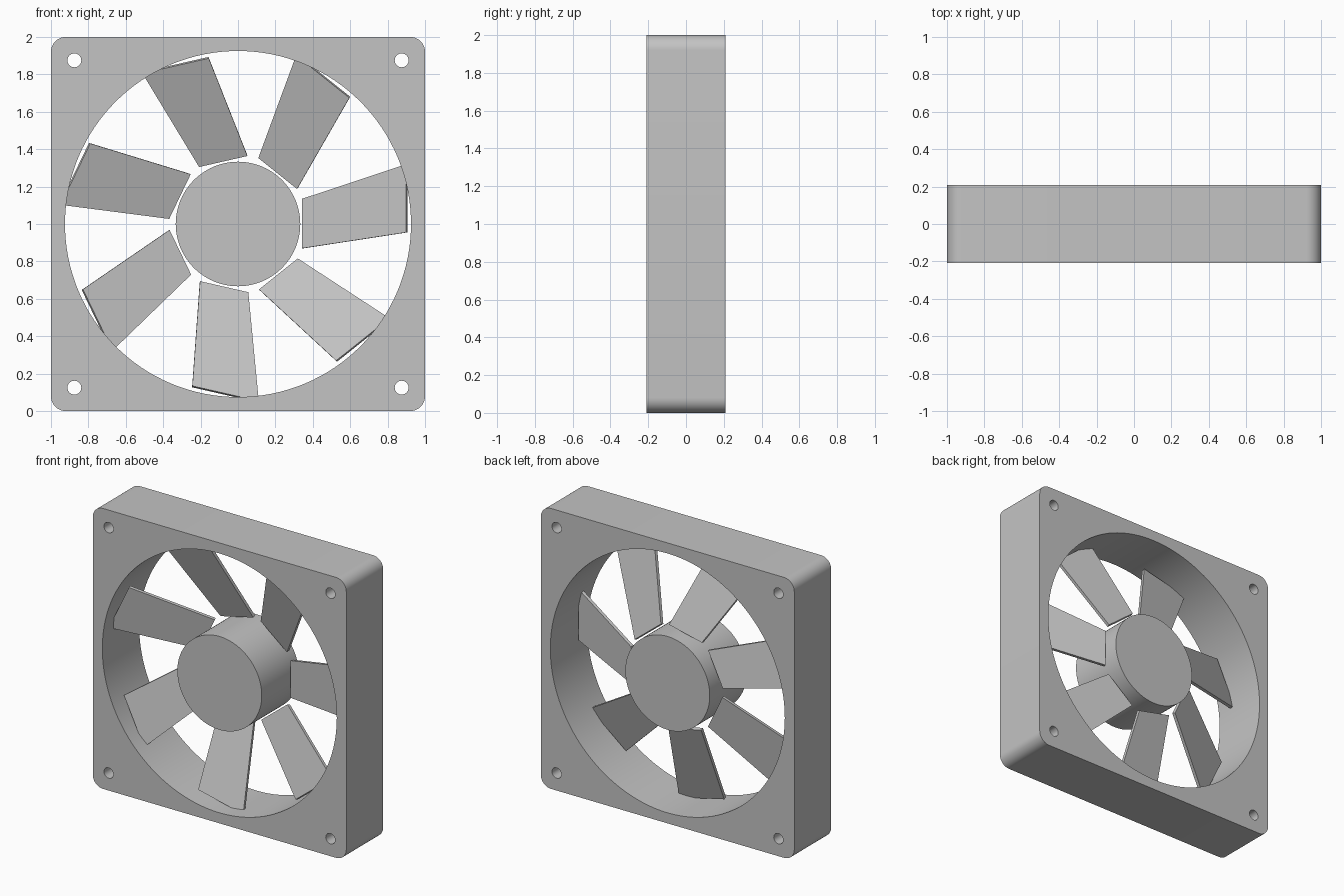
import bpy, bmesh
from math import cos, sin, tan, pi, radians
from mathutils import Matrix, Vector

if "Cube" in bpy.data.objects:
    bpy.data.objects.remove(bpy.data.objects["Cube"], do_unlink=True)

DEPTH = 0.416
HOLE_R = 0.925
HUB_R = 0.333
BLADES = 7
CENTRE = Vector((0, 0, 1))

grey = bpy.data.materials.new("plain grey")
grey.use_nodes = True
grey.diffuse_color = (0.55, 0.55, 0.55, 1)
grey.node_tree.nodes["Principled BSDF"].inputs["Base Color"].default_value = grey.diffuse_color


def circle(x, y, r, n):
    return [(x + r * cos(2 * pi * i / n), y + r * sin(2 * pi * i / n)) for i in range(n)]


def rounded_square(half, r, steps=10):
    pts = []
    for corner, (sx, sy) in enumerate([(1, 1), (-1, 1), (-1, -1), (1, -1)]):
        for i in range(steps + 1):
            a = pi / 2 * (corner + i / steps)
            pts.append((sx * (half - r) + r * cos(a), sy * (half - r) + r * sin(a)))
    return pts


def plate(name, outlines):
    """Extrude closed outlines (inner ones become holes) along the fan axis."""
    curve = bpy.data.curves.new(name, "CURVE")
    curve.dimensions = "2D"
    curve.fill_mode = "BOTH"
    curve.extrude = DEPTH / 2
    for pts in outlines:
        spline = curve.splines.new("POLY")
        spline.points.add(len(pts) - 1)
        for p, (x, y) in zip(spline.points, pts):
            p.co = (x, y, 0, 1)
        spline.use_cyclic_u = True
    obj = bpy.data.objects.new(name, curve)
    bpy.context.collection.objects.link(obj)
    bpy.ops.object.select_all(action="DESELECT")
    obj.select_set(True)
    bpy.context.view_layer.objects.active = obj
    bpy.ops.object.convert(target="MESH")
    obj = bpy.context.view_layer.objects.active
    # Weld caps to walls and stand the plate upright
    bm = bmesh.new()
    bm.from_mesh(obj.data)
    bmesh.ops.remove_doubles(bm, verts=bm.verts, dist=1e-5)
    bmesh.ops.recalc_face_normals(bm, faces=bm.faces)
    bm.transform(Matrix.Translation(CENTRE) @ Matrix.Rotation(pi / 2, 4, "X"))
    bm.to_mesh(obj.data)
    bm.free()
    obj.data.materials.clear()
    obj.data.materials.append(grey)
    bpy.ops.object.shade_smooth_by_angle(angle=radians(30))
    return obj


# Square housing with the air opening and four screw holes
screw_holes = [circle(sx * 0.875, sy * 0.875, 0.037, 32) for sx in (-1, 1) for sy in (-1, 1)]
plate("housing", [rounded_square(1, 0.08), circle(0, 0, HOLE_R, 128)] + screw_holes)

# Central motor hub
plate("hub", [circle(0, 0, HUB_R, 96)])

# Swept flat blade, tilted so that its tip leans towards the front
TILT = radians(20)
THICK = 0.022
outline = [(0.347, -0.13), (0.902, -0.045), (0.902, 0.319), (0.347, 0.135)]
mid_x = (outline[0][0] + outline[1][0]) / 2
normal = Vector((-sin(TILT), -cos(TILT), 0))

bm = bmesh.new()
layers = []
for side in (1, -1):
    layers.append([bm.verts.new(Vector((x, 0.01 - (x - mid_x) * tan(TILT), z))
                                + normal * side * THICK / 2) for x, z in outline])
front, back = layers
bm.faces.new(front)
bm.faces.new(back[::-1])
for i in range(4):
    j = (i + 1) % 4
    bm.faces.new((front[j], front[i], back[i], back[j]))
bmesh.ops.recalc_face_normals(bm, faces=bm.faces)
blade_mesh = bpy.data.meshes.new("blade")
bm.to_mesh(blade_mesh)
bm.free()
blade_mesh.materials.append(grey)

# Ring of blades around the hub
for k in range(BLADES):
    blade = bpy.data.objects.new(f"blade_{k + 1}", blade_mesh)
    blade.matrix_world = Matrix.Translation(CENTRE) @ Matrix.Rotation(-2 * pi * k / BLADES, 4, "Y")
    bpy.context.collection.objects.link(blade)
